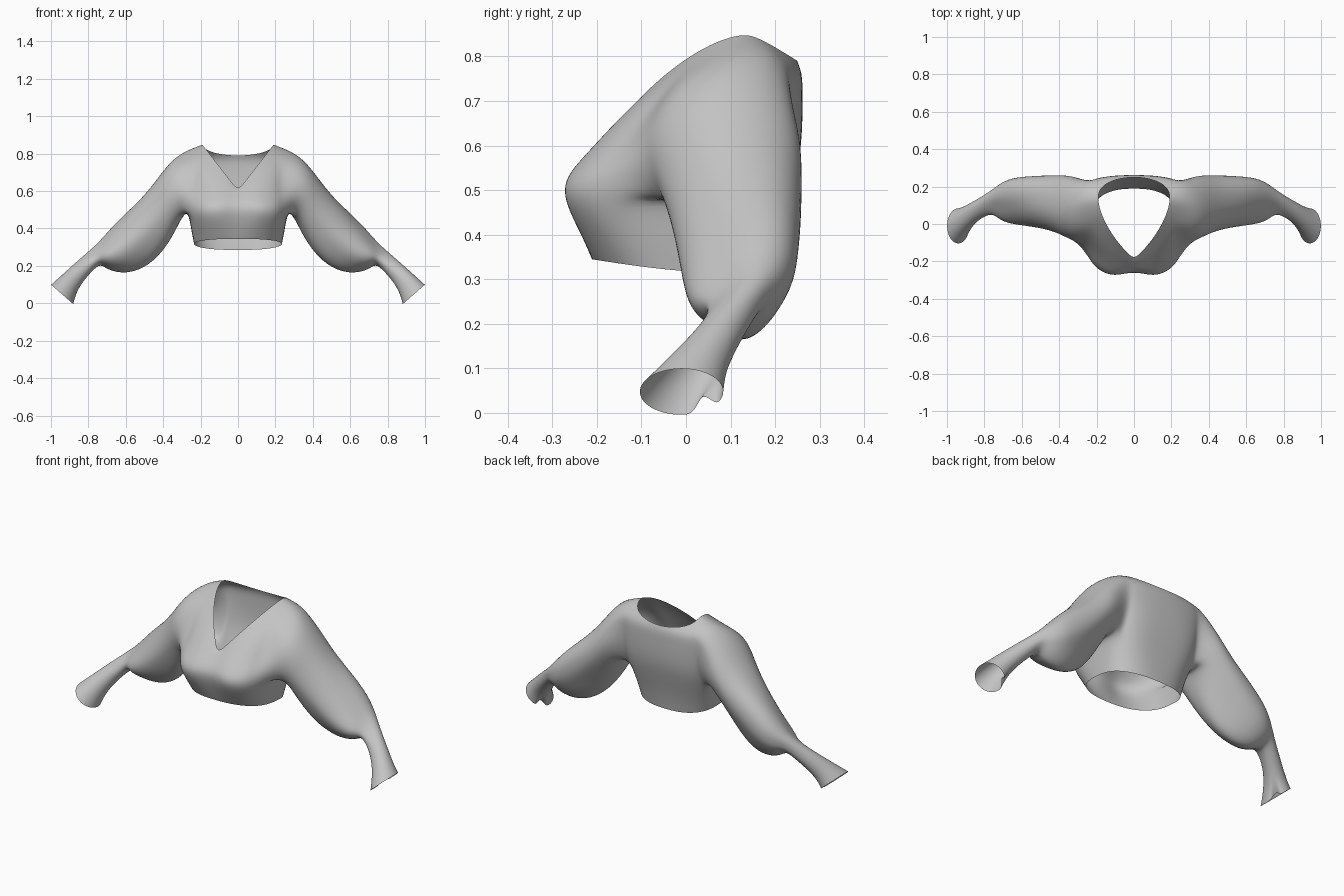
import bpy, bmesh, math
from mathutils import Vector

if "Cube" in bpy.data.objects:
    bpy.data.objects.remove(bpy.data.objects["Cube"])

fabric = bpy.data.materials.new("grey fabric")
fabric.diffuse_color = (0.55, 0.55, 0.55, 1)
fabric.use_nodes = True
fabric.node_tree.nodes["Principled BSDF"].inputs["Base Color"].default_value = fabric.diffuse_color

COLS = 16           # columns from front centre round to back centre
SIDE = COLS // 2
ARM = 3             # armhole reaches this many columns either side

# Bodice rows, hem to neckline:
# width, y front/side/back, z front/side/back, squareness, V amount, centre dip, back squareness
ROWS = [
    (.236, -.212, .00, .19, .345, .318, .285, .80, 0, .00, .75),
    (.252, -.243, .00, .205, .400, .400, .370, .72, 0, .01, .70),
    (.268, -.284, .01, .235, .475, .500, .480, .62, 0, .03, .55),
    (.270, -.288, .03, .255, .520, .570, .560, .66, .10, .035, .42),
    (.272, -.270, .06, .262, .552, .650, .640, .80, .30, .035, .36),
    (.285, -.245, .09, .262, .575, .740, .710, .92, .55, .03, .36),
    (.285, -.218, .13, .262, .592, .818, .760, 1.0, .80, .015, .50),
    (.192, -.188, .14, .250, .603, .850, .790, 1.0, 1.0, .00, .85),
]
ARM_LOW, ARM_TOP = 2, 6


def bodice_point(row, col):
    w, yf, ys, yb, zf, zs, zb, p, v, dip, q = row
    t = math.pi * col / COLS
    s, c = abs(math.sin(t)), abs(math.cos(t))
    if col in (0, COLS):
        s = 0
    if col == SIDE:
        c = 0
    x = w * s ** p
    if col <= SIDE:
        f = (1 - v * .5) * c ** p + v * .5 * (1 - s)
        y = ys + (yf - ys) * f + dip * math.exp(-(x / .06) ** 2)
        z = zs + (zf - zs) * ((1 - v) * c + v * (1 - s))
    else:
        y = ys + (yb - ys) * c ** q
        z = zs + (zb - zs) * c
    return Vector((x, y, z))


# Sleeve rings, shoulder to cuff: upper x, z, lower x, z, front y, back y, fold depth
RINGS = [
    (.365, .760, .302, .455, -.090, .262, .00),
    (.450, .648, .352, .355, -.055, .258, .006),
    (.530, .562, .432, .250, -.028, .256, .010),
    (.610, .482, .525, .182, -.008, .256, .010),
    (.675, .408, .620, .160, .005, .252, .010),
    (.725, .345, .700, .180, .025, .225, .014),
    (.770, .300, .735, .212, .060, .185, .010),
    (.830, .250, .780, .170, .045, .150, .004),
    (.900, .190, .830, .115, .000, .115, .00),
    (.955, .140, .865, .055, -.055, .090, .00),
    (1.00, .100, .880, -.005, -.105, .085, .00),
]


def sleeve_point(ring, i, n):
    xu, zu, xl, zl, yf, yb, fold = ring
    a = 2 * math.pi * i / n
    k = 1 + fold * 8 * math.sin(3 * a + xu * 9)
    c, s = math.cos(a) * k, math.sin(a) * k
    puff = min(1, fold * 100)
    if c < 0 < s:               # cut away lower back of the puff
        s *= 1 + .32 * c * puff
    elif s < 0 < c:             # flatter upper front
        s *= 1 - .15 * c * puff
    return Vector(((xu + xl) / 2 + c * (xu - xl) / 2,
                   (yf + yb) / 2 + s * (yb - yf) / 2 + .015 * c * puff,
                   (zu + zl) / 2 + c * (zu - zl) / 2))


bm = bmesh.new()
# Bodice half with an open armhole
grid = [[bm.verts.new(bodice_point(r, c)) for c in range(COLS + 1)] for r in ROWS]
for r in range(len(ROWS) - 1):
    for c in range(COLS):
        if ARM_LOW <= r < ARM_TOP and SIDE - ARM <= c < SIDE + ARM:
            continue
        bm.faces.new((grid[r][c], grid[r][c + 1], grid[r + 1][c + 1], grid[r + 1][c]))

# Armhole edge, from the shoulder point towards the back and round
lo, hi = SIDE - ARM, SIDE + ARM
edge = [(ARM_TOP, c) for c in range(SIDE, hi)]
edge += [(r, hi) for r in range(ARM_TOP, ARM_LOW, -1)]
edge += [(ARM_LOW, c) for c in range(hi, lo, -1)]
edge += [(r, lo) for r in range(ARM_LOW, ARM_TOP)]
edge += [(ARM_TOP, c) for c in range(lo, SIDE)]
loop = [grid[r][c] for r, c in edge]
n = len(loop)

# Sleeve continues from the armhole edge
for ring in RINGS:
    nxt = [bm.verts.new(sleeve_point(ring, i, n)) for i in range(n)]
    for i in range(n):
        j = (i + 1) % n
        bm.faces.new((loop[i], loop[j], nxt[j], nxt[i]))
    loop = nxt

# Gathered tuck under the cuff
loop[n // 2 - 2].co += Vector((.015, -.01, .045))

bmesh.ops.recalc_face_normals(bm, faces=bm.faces)
if sum((f.normal.y * f.calc_center_median().y) for f in bm.faces) < 0:
    bmesh.ops.reverse_faces(bm, faces=bm.faces)
for f in bm.faces:
    f.smooth = True
mesh = bpy.data.meshes.new("cropped_blouse")
bm.to_mesh(mesh)
bm.free()
mesh.materials.append(fabric)
blouse = bpy.data.objects.new("cropped_blouse", mesh)
bpy.context.collection.objects.link(blouse)
mirror = blouse.modifiers.new("mirror", 'MIRROR')
mirror.merge_threshold = .001
smooth = blouse.modifiers.new("smooth", 'SUBSURF')
smooth.levels = smooth.render_levels = 2
